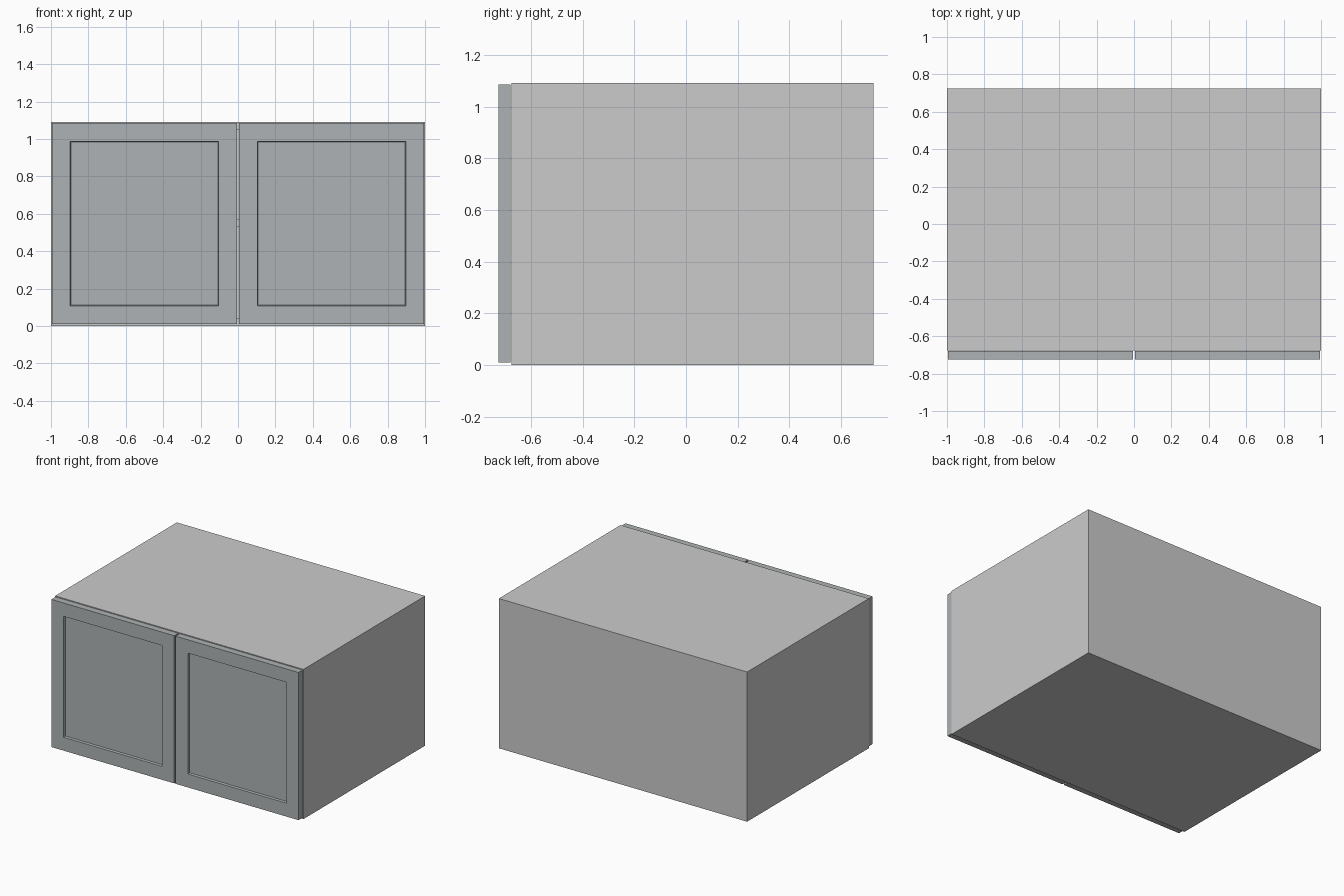
import bpy, bmesh

if "Cube" in bpy.data.objects:
    bpy.data.objects.remove(bpy.data.objects["Cube"])

T = 0.04                       # board thickness
Y0, Y1, H = -0.675, 0.725, 1.09  # carcass depth range and height

door_mat = bpy.data.materials.new("slate_paint")
door_mat.diffuse_color = (0.42, 0.45, 0.46, 1)
door_mat.use_nodes = True
door_mat.node_tree.nodes["Principled BSDF"].inputs["Base Color"].default_value = door_mat.diffuse_color


def finish(name, bm, mat=None):
    bmesh.ops.recalc_face_normals(bm, faces=bm.faces)
    mesh = bpy.data.meshes.new(name)
    bm.to_mesh(mesh)
    bm.free()
    if mat:
        mesh.materials.append(mat)
    obj = bpy.data.objects.new(name, mesh)
    bpy.context.collection.objects.link(obj)
    return obj


def box_mesh(x, y, z):
    bm = bmesh.new()
    bmesh.ops.create_cube(bm, size=1)
    for v in bm.verts:
        v.co = [(a + b) / 2 + c * (b - a) for (a, b), c in zip((x, y, z), v.co)]
    return bm


def board(name, x, y, z):
    return finish(name, box_mesh(x, y, z))


# Carcass boards
inner = (-1 + T, 1 - T)
board("left_side", (-1, -1 + T), (Y0, Y1), (0, H))
board("right_side", (1 - T, 1), (Y0, Y1), (0, H))
board("bottom_panel", inner, (Y0, Y1), (0, T))
board("top_panel", inner, (Y0, Y1), (H - T, H))
board("back_panel", inner, (Y1 - T, Y1), (T, H - T))
board("shelf", inner, (Y0, Y1 - T), (0.53, 0.57))


# Doors with a recessed flat centre panel
def door(name, x):
    bm = box_mesh(x, (-0.725, -0.678), (0.01, 1.085))
    bm.normal_update()
    front = min(bm.faces, key=lambda f: f.calc_center_median().y)
    bmesh.ops.inset_region(bm, faces=[front], thickness=0.138)
    bmesh.ops.inset_region(bm, faces=[front], thickness=0.005)
    for v in front.verts:
        v.co.y += 0.016
    return finish(name, bm, door_mat)


door("left_door", (-0.995, -0.006))
door("right_door", (0.006, 0.995))
